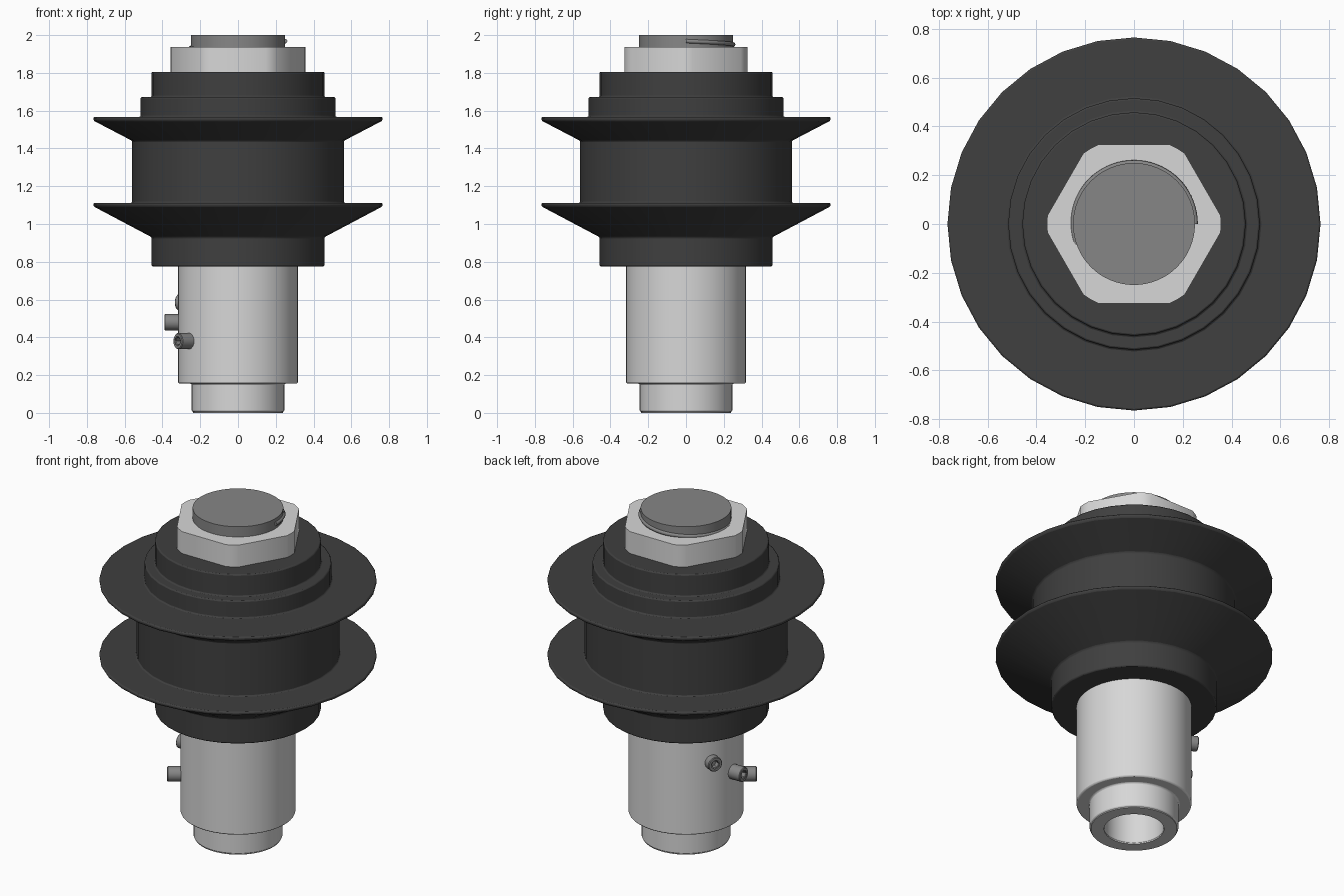
import bpy, bmesh, math
from mathutils import Matrix, Vector

cube = bpy.data.objects.get("Cube")
if cube:
    bpy.data.objects.remove(cube, do_unlink=True)


def material(name, grey):
    m = bpy.data.materials.new(name)
    m.use_nodes = True
    colour = (grey, grey, grey, 1)
    m.diffuse_color = colour
    m.node_tree.nodes["Principled BSDF"].inputs["Base Color"].default_value = colour
    return m


black = material("black_rubber", 0.05)
silver = material("light_steel", 0.68)
steel = material("dark_steel", 0.24)


def finish(name, bm, mat, bevel=0.0):
    bmesh.ops.recalc_face_normals(bm, faces=bm.faces)
    mesh = bpy.data.meshes.new(name)
    bm.to_mesh(mesh)
    bm.free()
    ob = bpy.data.objects.new(name, mesh)
    bpy.context.collection.objects.link(ob)
    mesh.materials.append(mat)
    if bevel:
        mod = ob.modifiers.new("soft_edges", "BEVEL")
        mod.width, mod.segments = bevel, 2
        mod.limit_method, mod.angle_limit = "ANGLE", math.radians(25)
    bpy.ops.object.select_all(action="DESELECT")
    ob.select_set(True)
    bpy.context.view_layer.objects.active = ob
    bpy.ops.object.shade_smooth_by_angle(angle=math.radians(35))
    return ob


def lathe(name, profile, mat, sides, bevel=0.0):
    """Spin (radius, height) points about the z axis."""
    bm = bmesh.new()
    verts = [bm.verts.new((r, 0, z)) for r, z in profile]
    edges = [bm.edges.new(pair) for pair in zip(verts, verts[1:])]
    bmesh.ops.spin(bm, geom=verts + edges, cent=(0, 0, 0), axis=(0, 0, 1),
                   angle=math.tau, steps=sides, use_duplicate=False)
    bmesh.ops.remove_doubles(bm, verts=bm.verts, dist=0.0005)
    return finish(name, bm, mat, bevel)


# Flanged roller body
lathe("roller_body", [
    (0, 0.775), (0.457, 0.775), (0.457, 0.93), (0.765, 1.093), (0.765, 1.112),
    (0.56, 1.112), (0.56, 1.44), (0.765, 1.547), (0.765, 1.567), (0.516, 1.567),
    (0.516, 1.672), (0.458, 1.672), (0.458, 1.805), (0, 1.805)], black, 32, 0.007)

# Hollow stepped sleeve
lathe("sleeve", [
    (0, 0.77), (0.163, 0.77), (0.163, 0.005), (0.245, 0.005),
    (0.245, 0.155), (0.317, 0.155), (0.317, 0.785), (0, 0.785)], silver, 64, 0.008)
lathe("sleeve_foot", [(0.165, 0.0), (0.238, 0.0), (0.238, 0.01), (0.165, 0.01),
                      (0.165, 0.0)], silver, 64)

# Hex nut with trimmed corners
apothem, reach = 0.325, 0.357
half = math.acos(apothem / reach)
bm = bmesh.new()
ring = []
for k in range(6):
    normal = math.radians(30 + 60 * k)
    for a in (normal - half, normal + half, normal + math.pi / 6):
        ring.append(bm.verts.new((reach * math.cos(a), reach * math.sin(a), 1.8)))
base = bm.faces.new(ring)
top = bmesh.ops.extrude_face_region(bm, geom=[base])["geom"]
bmesh.ops.translate(bm, vec=(0, 0, 0.138),
                    verts=[v for v in top if isinstance(v, bmesh.types.BMVert)])
finish("hex_nut", bm, silver)

# Bolt end
lathe("bolt_end", [(0, 1.8), (0.25, 1.8), (0.25, 2.0), (0, 2.0)], steel, 64)

# Last turn of the thread, sinking into the nut
curve = bpy.data.curves.new("bolt_thread", "CURVE")
curve.dimensions = "3D"
curve.bevel_depth, curve.bevel_resolution = 0.012, 1
curve.use_fill_caps = True
path = curve.splines.new("POLY")
steps = 40
path.points.add(steps)
for i, p in enumerate(path.points):
    a = math.radians(200 * i / steps)
    p.co = (0.25 * math.cos(a), 0.25 * math.sin(a), 1.968 - 0.04 * i / steps, 1)
curve.materials.append(steel)
bpy.context.collection.objects.link(bpy.data.objects.new("bolt_thread", curve))


# Socket set screws around the right side of the sleeve
def set_screw(name, degrees, height, tip):
    screw = lathe(name, [(0, 0.27), (0.043, 0.27), (0.043, tip - 0.004),
                         (0.039, tip), (0.025, tip)], steel, 24)
    a = math.radians(degrees)
    out = Vector((math.cos(a), math.sin(a), 0))
    turn = out.to_track_quat("Z", "Y").to_matrix().to_4x4()
    place = Matrix.Translation((0, 0, height)) @ turn
    screw.matrix_world = place
    socket = lathe(name + "_socket", [(0.026, tip), (0.022, tip - 0.004),
                                      (0.022, tip - 0.035), (0, tip - 0.035)], steel, 6)
    # The socket is an open cup, so its faces look inward
    socket.data.flip_normals()
    socket.matrix_world = place


set_screw("upper_set_screw", 152, 0.585, 0.358)
set_screw("middle_set_screw", 180, 0.48, 0.39)
set_screw("lower_set_screw", 215, 0.38, 0.39)
